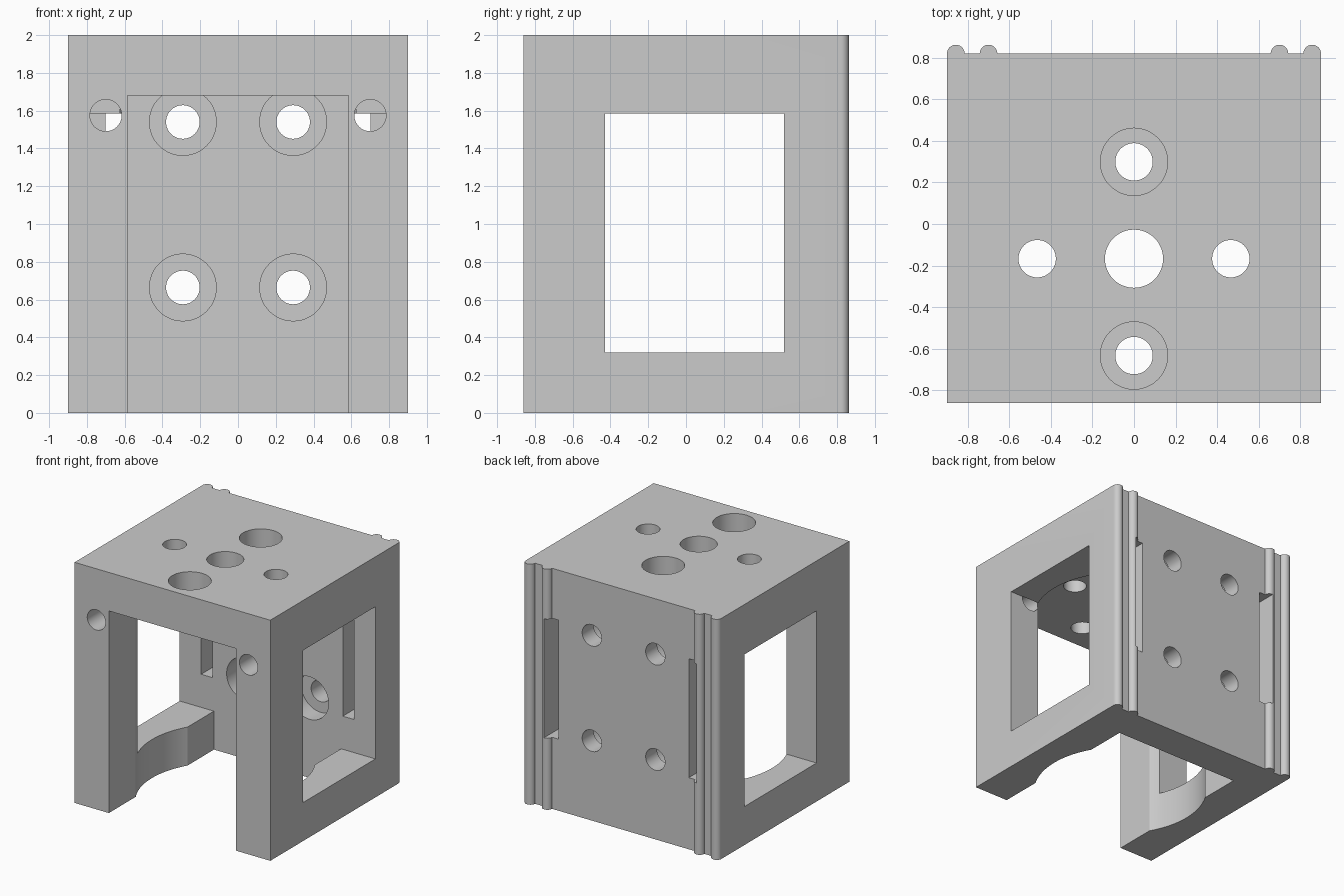
import bpy
import bmesh
import math
from mathutils import Matrix, Vector

cube = bpy.data.objects.get("Cube")
if cube:
    bpy.data.objects.remove(cube, do_unlink=True)

# Overall sizes
HALF_W, FRONT, BACK, TOP = 0.9, -0.861, 0.82, 2.0
CEILING, INNER_BACK = 1.68, 0.52
WIN_FRONT, WIN_LOW, WIN_HIGH = -0.43, 0.32, 1.585
BORE_Y = -0.167
RIB_R = 0.0425
GAP = 0.001  # keeps cutter faces from coinciding

grey = bpy.data.materials.new("plain_grey")
grey.use_nodes = True
grey.diffuse_color = (0.6, 0.6, 0.6, 1)
grey.node_tree.nodes["Principled BSDF"].inputs["Base Color"].default_value = (0.6, 0.6, 0.6, 1)

cutters = bpy.data.collections.new("cutters")
bpy.context.scene.collection.children.link(cutters)


def to_object(name, bm, collection):
    mesh = bpy.data.meshes.new(name)
    bm.to_mesh(mesh)
    bm.free()
    mesh.materials.append(grey)
    obj = bpy.data.objects.new(name, mesh)
    collection.objects.link(obj)
    return obj


def cut_box(name, low, high):
    bm = bmesh.new()
    low, high = Vector(low), Vector(high)
    place = Matrix.Translation((low + high) / 2) @ Matrix.Diagonal((*(high - low), 1))
    bmesh.ops.create_cube(bm, size=1, matrix=place)
    to_object(name, bm, cutters).hide_render = True


def cut_cylinder(name, start, end, radius, sides=48):
    bm = bmesh.new()
    start, end = Vector(start), Vector(end)
    axis = end - start
    turn = axis.to_track_quat("Z", "Y").to_matrix().to_4x4()
    bmesh.ops.create_cone(bm, cap_ends=True, segments=sides, radius1=radius, radius2=radius,
                          depth=axis.length, matrix=Matrix.Translation((start + end) / 2) @ turn)
    to_object(name, bm, cutters).hide_render = True


# Body: plan outline with half-round ribs along the back edge, extruded upward
outline = [(-HALF_W, FRONT), (HALF_W, FRONT)]
for rib_x in (HALF_W - RIB_R, 0.7, -0.7, RIB_R - HALF_W):
    for i in range(17):
        a = math.pi * i / 16
        outline.append((rib_x + RIB_R * math.cos(a), BACK + RIB_R * math.sin(a)))
bm = bmesh.new()
base = bm.faces.new([bm.verts.new((x, y, 0)) for x, y in outline])
raised = bmesh.ops.extrude_face_region(bm, geom=[base])["geom"]
bmesh.ops.translate(bm, vec=(0, 0, TOP), verts=[v for v in raised if isinstance(v, bmesh.types.BMVert)])
bmesh.ops.recalc_face_normals(bm, faces=bm.faces)
body = to_object("bracket_body", bm, bpy.context.scene.collection)

# Front cavity, round clearance bore, side windows and centre hole
cut_box("cavity_cutter", (-0.585, -1, -0.1), (0.585, INNER_BACK, CEILING))
cut_cylinder("round_bore_cutter", (0, BORE_Y, -0.2), (0, BORE_Y, CEILING - GAP), 0.677, 96)
cut_box("window_cutter", (-1, WIN_FRONT, WIN_LOW), (1, INNER_BACK - GAP, WIN_HIGH))
cut_cylinder("centre_hole_cutter", (0, BORE_Y, 1.5), (0, BORE_Y, 2.1), 0.14)

# Top holes, with the front and rear ones counterbored from above
for s in (-1, 1):
    y = BORE_Y + s * 0.466
    cut_cylinder("top_side_hole_cutter", (s * 0.466, BORE_Y, 1.5), (s * 0.466, BORE_Y, 2.1), 0.09)
    cut_cylinder("top_bolt_hole_cutter", (0, y, 1.5), (0, y, 2.2), 0.09)
    cut_cylinder("top_counterbore_cutter", (0, y, 1.82), (0, y, 2.1), 0.162)

# Back wall bolt holes counterbored from inside, back slots, front post holes
for s in (-1, 1):
    x = s * 0.292
    for z in (0.664, 1.54):
        cut_cylinder("back_hole_cutter", (x, 0.45, z), (x, 1, z), 0.089)
        cut_cylinder("back_counterbore_cutter", (x, INNER_BACK - 2 * GAP, z), (x, 0.67, z), 0.177)
    inner, outer = sorted((s * 0.6, s * 0.702))
    cut_box("slot_cutter", (inner, 0.4, 0.595), (outer, 1.1, WIN_HIGH - GAP))
    cut_cylinder("post_hole_cutter", (s * 0.7, -1.1, 1.575), (s * 0.7, WIN_FRONT + GAP, 1.575), 0.084)

# Cut every opening in one pass, falling back to the other solver if the solid is not sound
cut = body.modifiers.new("openings", "BOOLEAN")
cut.operation = "DIFFERENCE"
cut.operand_type = "COLLECTION"
cut.collection = cutters
for solver in ("MANIFOLD", "EXACT"):
    cut.solver = solver
    bm = bmesh.new()
    bm.from_object(body, bpy.context.evaluated_depsgraph_get())
    volume = bm.calc_volume()
    bm.free()
    if 2 < volume < 2.8:
        break
bpy.context.view_layer.objects.active = body
bpy.ops.object.modifier_apply(modifier=cut.name)
for cutter in list(cutters.objects):
    bpy.data.objects.remove(cutter, do_unlink=True)
bpy.data.collections.remove(cutters)

# Smooth round walls, keep edges crisp
bpy.ops.object.select_all(action="DESELECT")
body.select_set(True)
bpy.ops.object.shade_smooth_by_angle(angle=math.radians(30))
